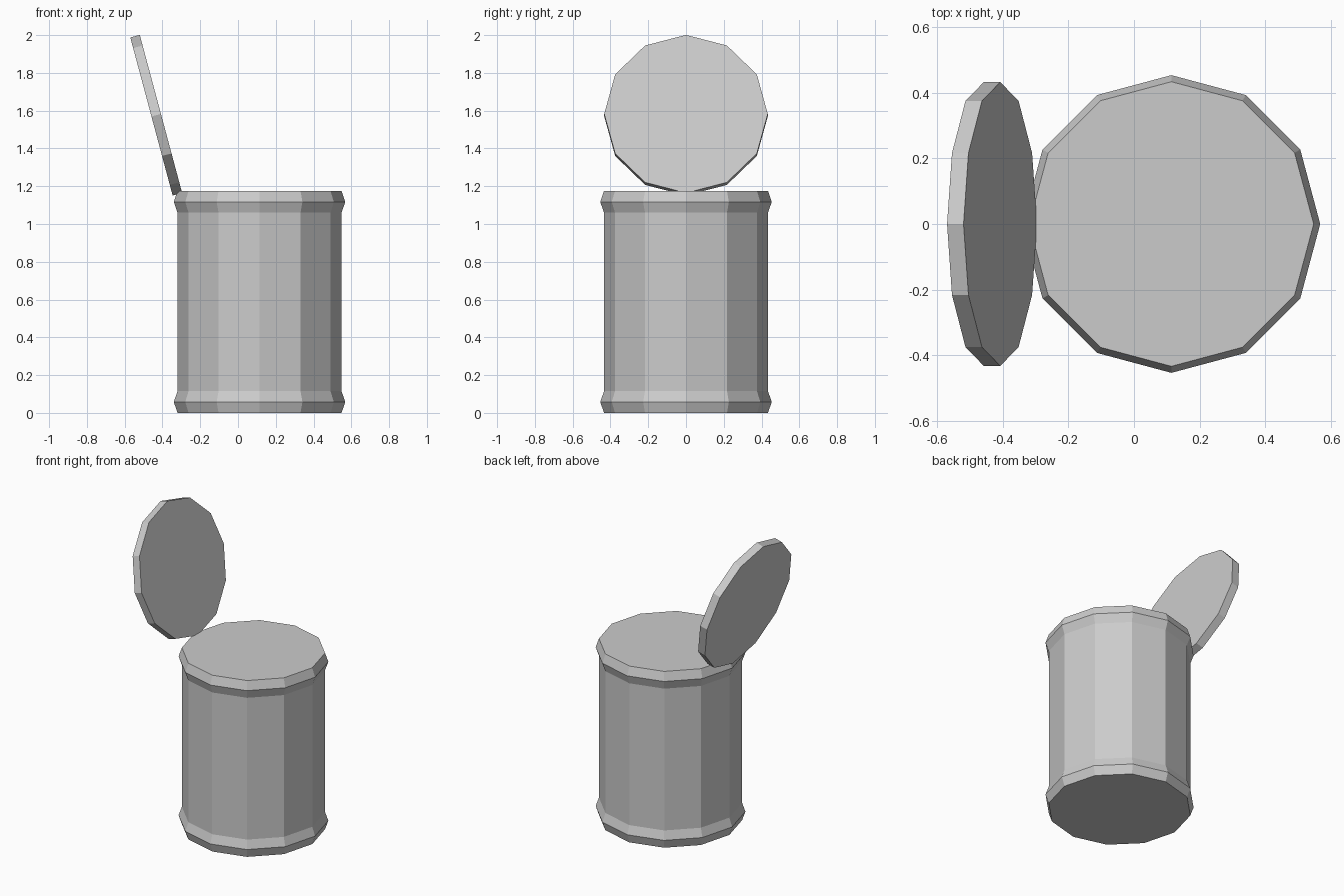
import bpy
import bmesh
from math import cos, sin, pi, radians

SIDES = 12

if "Cube" in bpy.data.objects:
    bpy.data.objects.remove(bpy.data.objects["Cube"], do_unlink=True)


def make_material(name, color):
    mat = bpy.data.materials.new(name)
    mat.use_nodes = True
    mat.diffuse_color = color
    mat.node_tree.nodes["Principled BSDF"].inputs["Base Color"].default_value = color
    return mat


def lathe(name, profile, mat):
    """Closed solid of revolution from (radius, height) pairs, bottom to top."""
    bm = bmesh.new()
    rings = []
    for r, z in profile:
        angles = [2 * pi * i / SIDES for i in range(SIDES)]
        rings.append([bm.verts.new((r * cos(a), r * sin(a), z)) for a in angles])
    for low, high in zip(rings, rings[1:]):
        for i in range(SIDES):
            j = (i + 1) % SIDES
            bm.faces.new((low[i], low[j], high[j], high[i]))
    bm.faces.new(rings[0][::-1])
    bm.faces.new(rings[-1])
    mesh = bpy.data.meshes.new(name)
    bm.to_mesh(mesh)
    bm.free()
    mesh.materials.append(mat)
    obj = bpy.data.objects.new(name, mesh)
    bpy.context.collection.objects.link(obj)
    return obj


metal = make_material("grey_metal", (0.6, 0.6, 0.6, 1))

# Can body with a flared rim at the bottom and the top
WALL, RIM, HEIGHT = 0.434, 0.454, 1.175
lower = [(WALL, 0), (RIM, 0.058), (WALL, 0.115)]
upper = [(r, HEIGHT - z) for r, z in reversed(lower)]
can = lathe("can_body", lower + upper, metal)
can.location.x = 0.114

# Open lid, tilted back over the rim
lid = lathe("open_lid", [(0.433, -0.026), (0.433, 0.026)], metal)
lid.location = (-0.433, 0, 1.576)
lid.rotation_euler.y = radians(75)
